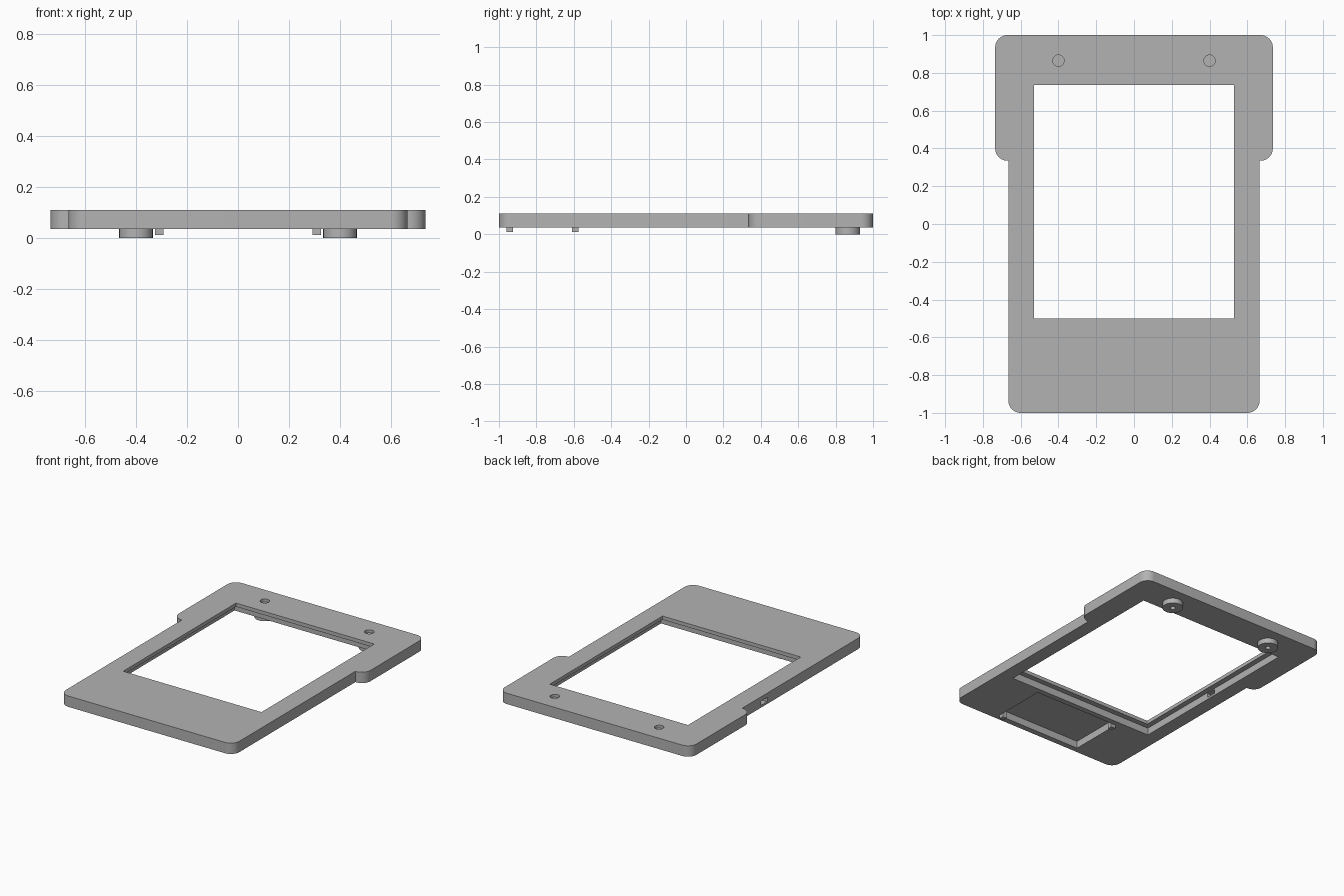
import bpy, bmesh
from math import pi, cos, sin

if "Cube" in bpy.data.objects:
    bpy.data.objects.remove(bpy.data.objects["Cube"])

grey = bpy.data.materials.new("plain grey")
grey.use_nodes = True
GREY = (0.45, 0.45, 0.45, 1)
grey.diffuse_color = GREY
grey.node_tree.nodes["Principled BSDF"].inputs["Base Color"].default_value = GREY

BOTTOM, TOP, STEP = 0.035, 0.11, 0.085


def prism(name, points, z0, z1):
    """Extrude a counter-clockwise outline between two heights."""
    bm = bmesh.new()
    face = bm.faces.new([bm.verts.new((x, y, z0)) for x, y in points])
    top = bmesh.ops.extrude_face_region(bm, geom=[face])["geom"]
    verts = [v for v in top if isinstance(v, bmesh.types.BMVert)]
    bmesh.ops.translate(bm, verts=verts, vec=(0, 0, z1 - z0))
    bmesh.ops.recalc_face_normals(bm, faces=bm.faces)
    mesh = bpy.data.meshes.new(name)
    bm.to_mesh(mesh)
    bm.free()
    mesh.materials.append(grey)
    obj = bpy.data.objects.new(name, mesh)
    bpy.context.collection.objects.link(obj)
    return obj


def arc(cx, cy, r, start, end, n=10):
    return [(cx + r * cos(start + (end - start) * i / n),
             cy + r * sin(start + (end - start) * i / n)) for i in range(n + 1)]


def box(name, x0, x1, y0, y1, z0, z1):
    return prism(name, [(x0, y0), (x1, y0), (x1, y1), (x0, y1)], z0, z1)


def disc(name, x, y, r, z0, z1):
    return prism(name, arc(x, y, r, 0, 2 * pi, 32)[:-1], z0, z1)


def cut(target, cutter):
    cutter.hide_render = True
    mod = target.modifiers.new("cut", "BOOLEAN")
    mod.operation, mod.solver, mod.object = "DIFFERENCE", "EXACT", cutter
    bpy.context.view_layer.objects.active = target
    bpy.ops.object.modifier_apply(modifier=mod.name)
    bpy.data.objects.remove(cutter)


# Frame plate: narrow front body and wider rounded back wings
R = 0.065
half = (arc(0.665 - R, -1 + R, R, -pi / 2, 0)
        + [(0.665, 0.335)]
        + arc(0.735 - R, 0.335 + R, R, -pi / 2, 0)
        + arc(0.735 - R, 1 - R, R, 0, pi / 2))
outline = half + [(-x, y) for x, y in reversed(half)]
plate = prism("frame_plate", outline, BOTTOM, TOP)

# Window with a stepped recess on the underside
cut(plate, box("window_cutter", -0.53, 0.53, -0.5, 0.735, 0, 0.2))
cut(plate, box("ledge_cutter", -0.567, 0.567, -0.537, 0.772, 0, STEP))

# Underside pocket near the front
cut(plate, box("pocket_cutter", -0.327, 0.327, -0.96, -0.575, 0, STEP))

# Small slot through the right side wall
cut(plate, box("slot_cutter", -0.7, -0.55, 0.06, 0.13, 0.05, 0.08))

# Screw bosses below the back edge, with shallow recesses above
parts = [plate]
for side, label in ((1, "left"), (-1, "right")):
    x, y = side * 0.4, 0.865
    cut(plate, disc("recess_cutter", x, y, 0.03, 0.09, 0.2))
    cut(plate, disc("hole_cutter", x, y, 0.017, 0, 0.06))
    boss = disc(label + "_boss", x, y, 0.066, 0, BOTTOM)
    cut(boss, disc("hole_cutter", x, y, 0.017, -0.1, 0.1))
    parts.append(boss)

# Locating posts in opposite corners of the pocket
parts.append(box("front_post", 0.292, 0.326, -0.959, -0.926, 0.012, STEP))
parts.append(box("back_post", -0.326, -0.292, -0.609, -0.576, 0.012, STEP))

# Smooth the rounded corners, keep hard edges
bpy.ops.object.select_all(action="DESELECT")
for part in parts:
    part.select_set(True)
bpy.context.view_layer.objects.active = plate
bpy.ops.object.shade_smooth_by_angle(angle=pi / 6)
